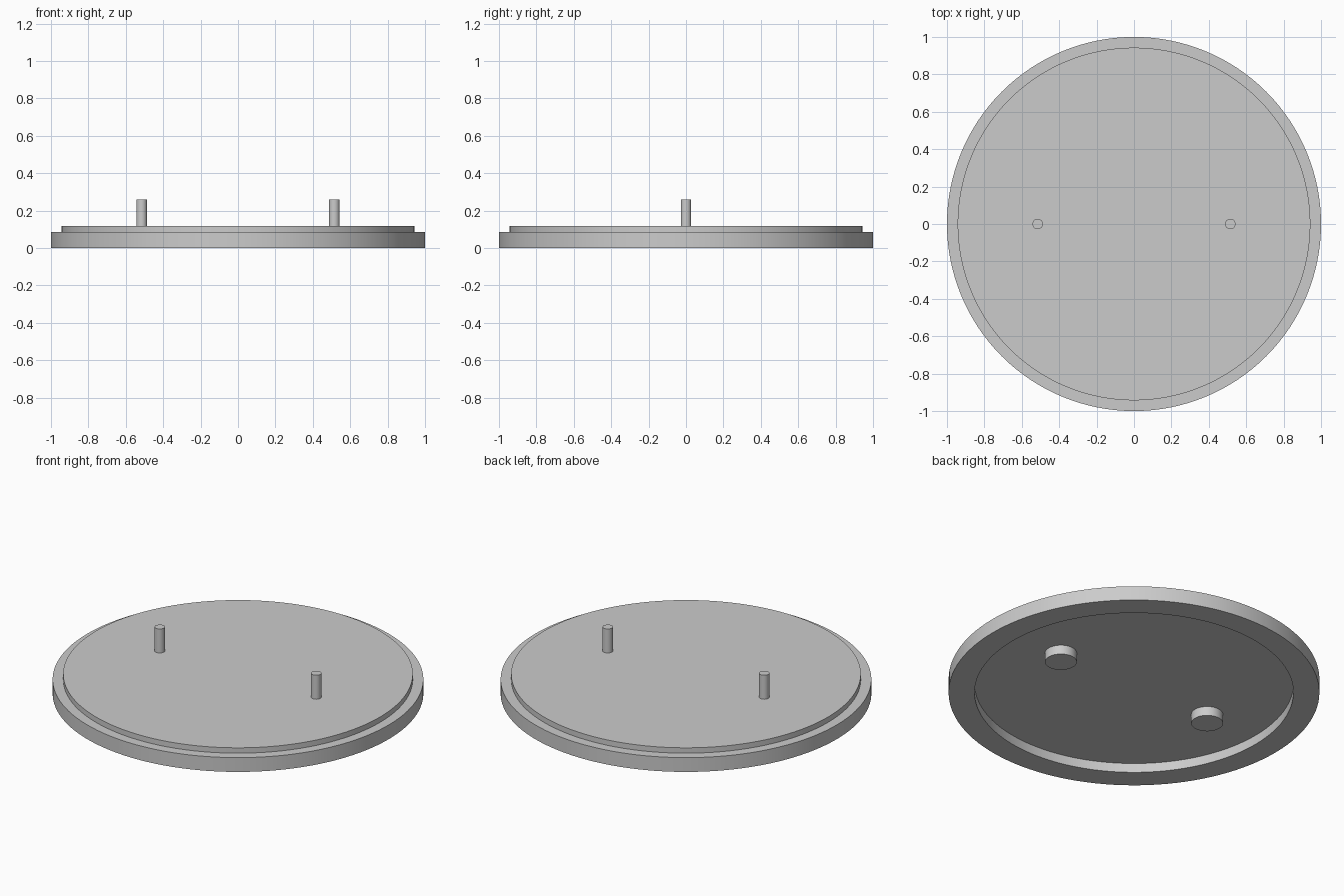
import bpy, bmesh, math

cube = bpy.data.objects.get("Cube")
if cube:
    bpy.data.objects.remove(cube, do_unlink=True)

# Single grey material
grey = bpy.data.materials.new("light grey")
grey.use_nodes = True
colour = (0.6, 0.6, 0.6, 1)
grey.diffuse_color = colour
grey.node_tree.nodes["Principled BSDF"].inputs["Base Color"].default_value = colour


def lathe(name, profile, segments, x=0):
    """Turn a closed (radius, z) profile, from axis to axis, around z."""
    bm = bmesh.new()
    verts = [bm.verts.new((r, 0, z)) for r, z in profile]
    edges = [bm.edges.new(pair) for pair in zip(verts, verts[1:])]
    bmesh.ops.spin(bm, geom=verts + edges, cent=(0, 0, 0), axis=(0, 0, 1),
                   angle=math.tau, steps=segments)
    bmesh.ops.remove_doubles(bm, verts=bm.verts, dist=1e-4)
    bmesh.ops.recalc_face_normals(bm, faces=bm.faces)
    mesh = bpy.data.meshes.new(name)
    bm.to_mesh(mesh)
    bm.free()
    mesh.materials.append(grey)
    obj = bpy.data.objects.new(name, mesh)
    obj.location.x = x
    bpy.context.collection.objects.link(obj)
    bpy.ops.object.select_all(action='DESELECT')
    obj.select_set(True)
    bpy.context.view_layer.objects.active = obj
    bpy.ops.object.shade_smooth_by_angle(angle=math.radians(30))
    return obj


floor_z, step_z, top_z = 0.055, 0.085, 0.117

# Stepped round plate, hollowed underneath
lathe("round_plate", [(0, floor_z), (0.86, floor_z), (0.86, 0), (1, 0),
                      (1, step_z), (0.943, step_z), (0.943, top_z), (0, top_z)], 128)

# Upright pins on top and round bosses in the hollow below
for side, x in (("left", 0.515), ("right", -0.515)):
    lathe(side + "_pin", [(0, top_z - 0.01), (0.028, top_z - 0.01),
                          (0.028, 0.26), (0, 0.26)], 32, x)
    lathe(side + "_boss", [(0, 0), (0.086, 0), (0.086, floor_z + 0.01),
                           (0, floor_z + 0.01)], 48, x)
